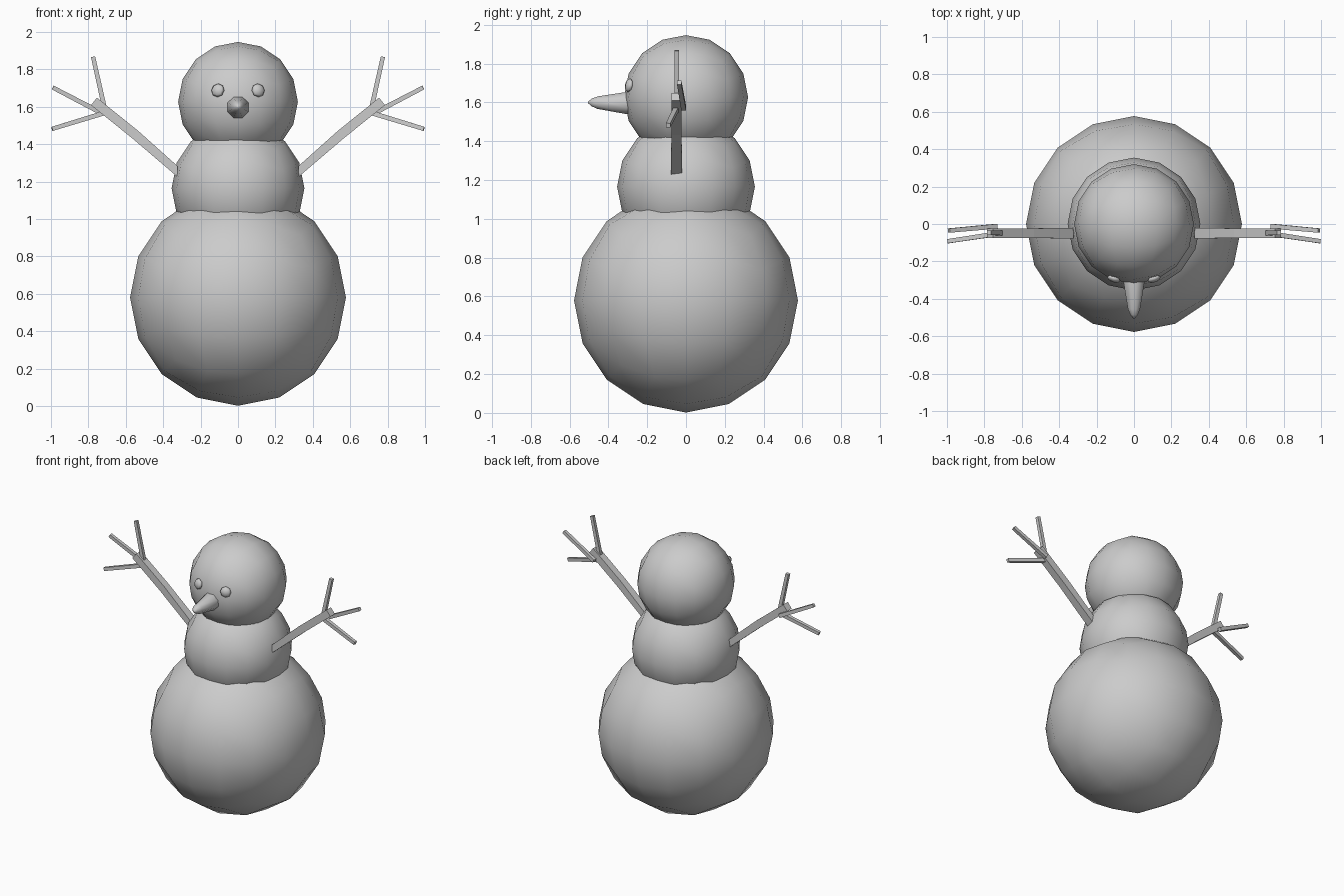
import bpy, bmesh, math
from mathutils import Vector

if "Cube" in bpy.data.objects:
    bpy.data.objects.remove(bpy.data.objects["Cube"])


def finish(name, bm, smooth):
    bmesh.ops.recalc_face_normals(bm, faces=bm.faces)
    for f in bm.faces:
        f.smooth = smooth
    me = bpy.data.meshes.new(name)
    bm.to_mesh(me)
    bm.free()
    ob = bpy.data.objects.new(name, me)
    bpy.context.collection.objects.link(ob)
    return ob


def ball(name, centre, size, n):
    """Quad sphere: a gridded cube pushed out to a ball, 4n sides around."""
    bm = bmesh.new()
    bmesh.ops.create_cube(bm, size=2)
    bmesh.ops.subdivide_edges(bm, edges=bm.edges[:], cuts=n - 1, use_grid_fill=True)
    for v in bm.verts:
        d = Vector([math.tan(c * math.pi / 4) for c in v.co]).normalized()
        v.co = Vector([a * b for a, b in zip(d, size)])
    ob = finish(name, bm, True)
    ob.location = centre
    return ob


def tube(name, points, radii, sides=4, smooth=False, start_dir=None):
    """Loft a polygon section along a path; radius 0 closes to a point."""
    pts = [Vector(p) for p in points]
    bm = bmesh.new()
    rings = []
    for i, (p, r) in enumerate(zip(pts, radii)):
        d = pts[min(i + 1, len(pts) - 1)] - pts[max(i - 1, 0)]
        if i == 0 and start_dir:
            d = Vector(start_dir)
        d.normalize()
        ref = Vector((1, 0, 0)) if abs(d.y) > 0.8 else Vector((0, 1, 0))
        u = (ref - d * ref.dot(d)).normalized()
        w = d.cross(u)
        angles = [2 * math.pi * (k + 0.5) / sides for k in range(sides)]
        rings.append([bm.verts.new(p + (u * math.cos(a) + w * math.sin(a)) * r)
                      for a in angles])
    for a, b in zip(rings, rings[1:]):
        for k in range(sides):
            j = (k + 1) % sides
            bm.faces.new((a[k], a[j], b[j], b[k]))
    bm.faces.new(rings[0])
    bm.faces.new(rings[-1])
    bmesh.ops.remove_doubles(bm, verts=bm.verts, dist=1e-5)
    return finish(name, bm, smooth)


# Three stacked snowballs
ball("lower_body", (0, 0, 0.58), (0.577,) * 2 + (0.578,), 4)
ball("chest", (0, 0, 1.165), (0.355,) * 3, 4)
ball("head", (0, 0, 1.627), (0.32,) * 3, 4)

# Carrot nose
tube("nose", [(0, -0.25, 1.597), (0, -0.31, 1.597), (0, -0.455, 1.599),
              (0, -0.485, 1.60), (0, -0.505, 1.60)],
     [0.058, 0.061, 0.035, 0.022, 0.004], sides=8, smooth=True)

for side, s in (("left", 1), ("right", -1)):
    # Flattened button eyes lying on the head
    eye = ball("eye_" + side, (s * 0.108, -0.294, 1.688), (0.037, 0.018, 0.037), 2)
    eye.rotation_euler = Vector((s * 0.108, -0.294, 0.06)).to_track_quat('-Y', 'Z').to_euler()

    # Stick arm with three twigs
    tube("arm_" + side,
         [(s * 0.323, -0.049, 1.254), (s * 0.55, -0.049, 1.452), (s * 0.77, -0.05, 1.629)],
         [0.041, 0.036, 0.036], start_dir=(s, 0, 0))
    twigs = [((0.713, -0.048, 1.59), (0.775, -0.047, 1.868)),
             ((0.735, -0.012, 1.57), (0.99, -0.035, 1.703)),
             ((0.715, -0.05, 1.567), (0.994, -0.092, 1.482))]
    for i, (a, b) in enumerate(twigs):
        tube(f"twig_{side}_{i + 1}", [(s * a[0], a[1], a[2]), (s * b[0], b[1], b[2])],
             [0.018, 0.016])
